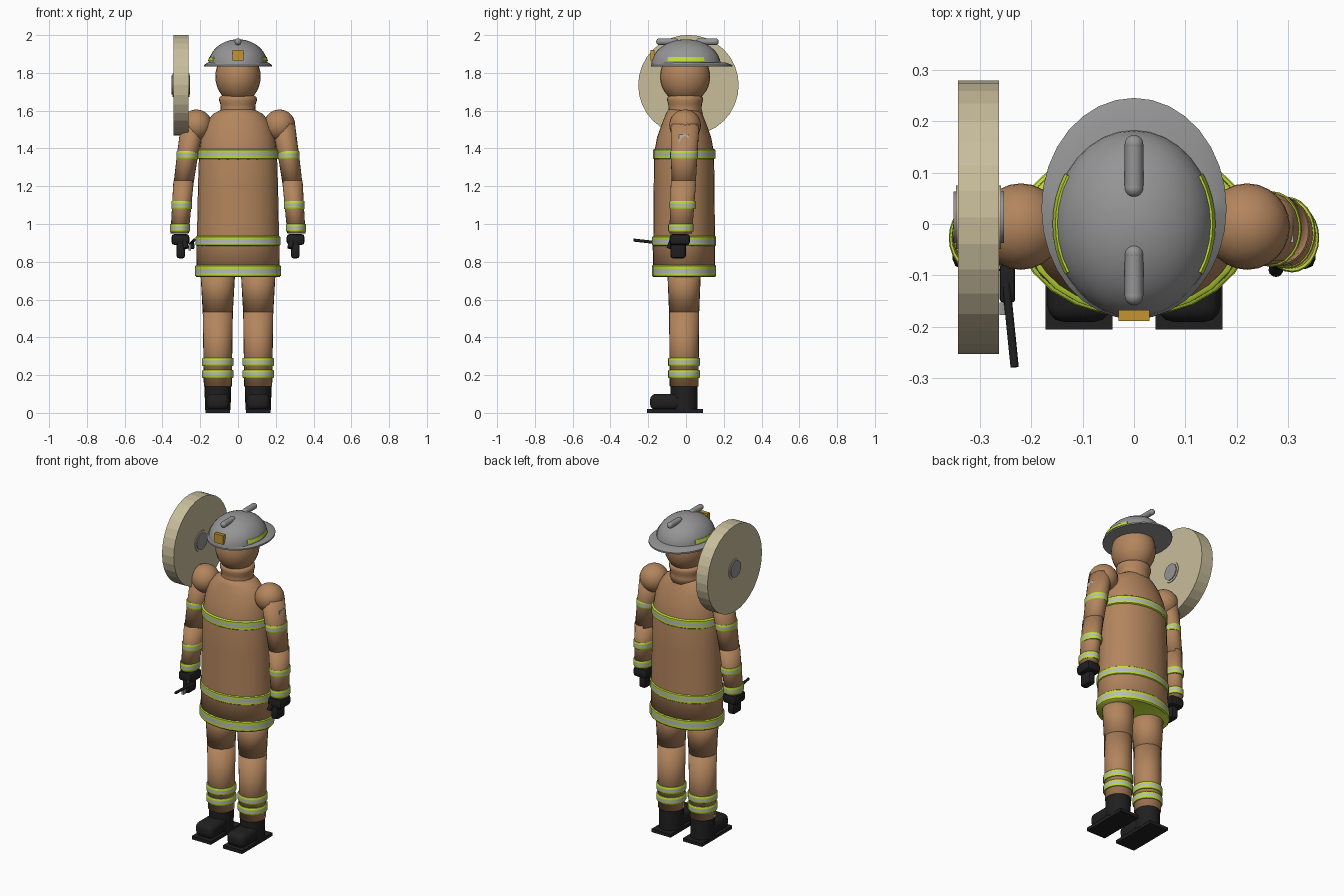
import bpy, bmesh, math
from mathutils import Vector, Matrix

cube = bpy.data.objects.get("Cube")
if cube:
    bpy.data.objects.remove(cube, do_unlink=True)


def material(name, r, g, b):
    m = bpy.data.materials.new(name)
    m.use_nodes = True
    m.diffuse_color = (r, g, b, 1)
    m.node_tree.nodes["Principled BSDF"].inputs["Base Color"].default_value = (r, g, b, 1)
    return m


TAN = material("tan cloth", .45, .235, .11)
LIME = material("lime trim", .52, .72, .04)
SILVER = material("reflective silver", .48, .5, .5)
BLACK = material("black rubber", .014, .014, .014)
GREY = material("helmet grey", .30, .30, .30)
GOLD = material("gold badge", .55, .30, .03)
BEIGE = material("beige hose", .58, .51, .33)


def finish(name, bm, mats, smooth=None):
    """Turn a bmesh into an object; smooth is an edge angle in degrees."""
    bmesh.ops.recalc_face_normals(bm, faces=bm.faces)
    me = bpy.data.meshes.new(name)
    bm.to_mesh(me)
    bm.free()
    for m in mats:
        me.materials.append(m)
    ob = bpy.data.objects.new(name, me)
    bpy.context.collection.objects.link(ob)
    if smooth:
        bpy.ops.object.select_all(action='DESELECT')
        ob.select_set(True)
        bpy.context.view_layer.objects.active = ob
        if smooth >= 180:
            bpy.ops.object.shade_smooth()
        else:
            bpy.ops.object.shade_smooth_by_angle(angle=math.radians(smooth))
    return ob


def loft(name, rings, mats, sides=24, smooth=180, pick=None):
    """Join elliptical rings (x, y, z, rx, ry); pick gives a material per gap."""
    bm = bmesh.new()
    loops = []
    for x, y, z, rx, ry in rings:
        angles = [math.tau * i / sides for i in range(sides)]
        loops.append([bm.verts.new((x + rx * math.cos(a), y + ry * math.sin(a), z)) for a in angles])
    for k, (lo, hi) in enumerate(zip(loops, loops[1:])):
        for i in range(sides):
            j = (i + 1) % sides
            f = bm.faces.new((lo[i], lo[j], hi[j], hi[i]))
            f.material_index = pick[k] if pick else 0
    bm.faces.new(loops[0])
    bm.faces.new(loops[-1])
    return finish(name, bm, mats, smooth)


def band(name, x, y, z, rx, ry, h):
    """Three-stripe reflective band with softened rims."""
    rows = [(-.5, .96), (-.4, 1), (-.17, 1), (.17, 1), (.4, 1), (.5, .96)]
    return loft(name, [(x, y, z + h * t, rx * k, ry * k) for t, k in rows],
                [LIME, SILVER], smooth=40, pick=[0, 0, 1, 0, 0])


def box(name, center, size, mat, bevel=0, segments=2):
    bm = bmesh.new()
    bmesh.ops.create_cube(bm, size=1)
    bmesh.ops.scale(bm, vec=size, verts=bm.verts)
    if bevel:
        bmesh.ops.bevel(bm, geom=bm.edges[:], offset=bevel, segments=segments,
                        affect='EDGES', profile=.5)
    bmesh.ops.translate(bm, vec=center, verts=bm.verts)
    return finish(name, bm, [mat], 35 if bevel else None)


def ball(name, center, radii, mat):
    bm = bmesh.new()
    bmesh.ops.create_uvsphere(bm, u_segments=24, v_segments=16, radius=1)
    bmesh.ops.scale(bm, vec=radii, verts=bm.verts)
    bmesh.ops.translate(bm, vec=center, verts=bm.verts)
    return finish(name, bm, [mat], 180)


def rod(name, a, b, r, mat, sides=12, smooth=40):
    """Cylinder running from a to b."""
    a, b = Vector(a), Vector(b)
    d = b - a
    bm = bmesh.new()
    bmesh.ops.create_cone(bm, cap_ends=True, segments=sides, radius1=r, radius2=r, depth=d.length)
    turn = d.to_track_quat('Z', 'Y').to_matrix().to_4x4()
    bmesh.ops.transform(bm, matrix=Matrix.Translation((a + b) / 2) @ turn, verts=bm.verts)
    return finish(name, bm, [mat], smooth)


# Coat, with sloping shoulders
Y = -.01
coat = [(.72, .222, .165), (.95, .217, .163), (1.2, .212, .161), (1.38, .206, .158),
        (1.46, .195, .143), (1.53, .172, .118), (1.58, .135, .098), (1.605, .09, .085)]
loft("coat", [(0, Y, z, rx, ry) for z, rx, ry in coat], [TAN], sides=32)
for label, z, rx, ry in [("chest", 1.37, .214, .165), ("waist", .91, .224, .169),
                         ("hem", .752, .227, .17)]:
    band(label + "_band", 0, Y, z, rx, ry, .055 if label != "hem" else .065)

# Collar and head
collar = [(1.58, .1), (1.61, .092), (1.635, .094), (1.655, .101), (1.672, .098), (1.68, .085)]
loft("collar", [(0, -.005, z, r, r * .95) for z, r in collar], [TAN])
ball("head", (0, -.005, 1.78), (.12, .133, .14), TAN)

# Helmet dome and brim
dome = []
for i in range(9):
    t = math.radians(i * 11)
    dome.append((0, 0, 1.842 + .136 * math.sin(t), .157 * math.cos(t), .184 * math.cos(t)))
loft("helmet_dome", dome, [GREY], sides=32, smooth=50)
loft("helmet_brim", [(0, .03, 1.833, .18, .215), (0, .03, 1.842, .18, .215),
                     (0, .015, 1.856, .158, .19)], [GREY], sides=32, smooth=30)

# Helmet ridges
for label, y0, y1 in [("front", -.14, -.058), ("rear", .07, .155)]:
    rod(label + "_ridge", (0, y0, 1.965), (0, y1, 1.965), .018, GREY)
    for end, y in [("fore", y0), ("aft", y1)]:
        ball(f"{label}_ridge_{end}_end", (0, y, 1.965), (.018, .018, .018), GREY)

# Helmet side trim, thin curved plates
for side, s in [("left", 1), ("right", -1)]:
    bm = bmesh.new()
    rows = []
    for z, k in [(1.864, .996), (1.884, .961)]:
        rows.append([bm.verts.new((s * .159 * k * math.cos(a), .186 * k * math.sin(a), z))
                     for a in [math.radians(-32 + 8 * i) for i in range(9)]])
    for i in range(8):
        bm.faces.new((rows[0][i], rows[0][i + 1], rows[1][i + 1], rows[1][i]))
    trim = finish(side + "_helmet_trim", bm, [LIME])
    trim.modifiers.new("thickness", 'SOLIDIFY').thickness = .005
box("helmet_badge", (0, -.178, 1.893), (.06, .022, .055), GOLD)

for side, s in [("left", 1), ("right", -1)]:
    # Arms
    ball(side + "_shoulder", (s * .22, -.005, 1.523), (.083, .084, .083), TAN)
    loft(side + "_upper_arm", [(s * .288, -.012, 1.215, .053, .064),
                               (s * .268, -.01, 1.36, .056, .07),
                               (s * .24, -.005, 1.53, .062, .076)], [TAN])
    loft(side + "_forearm", [(s * .309, -.028, .95, .048, .06),
                             (s * .288, -.013, 1.23, .054, .067)], [TAN])
    for label, x, y, z, r in [("upper_arm", .268, -.01, 1.365, .058),
                              ("forearm", .298, -.017, 1.1, .055),
                              ("cuff", .307, -.027, .98, .053)]:
        band(f"{side}_{label}_band", s * x, y, z, r, r * 1.27, .042)

    # Gloves
    box(side + "_glove_cuff", (s * .305, -.033, .918), (.095, .108, .06), BLACK, .018)
    box(side + "_glove_palm", (s * .303, -.042, .862), (.046, .082, .088), BLACK, .014)
    rod(side + "_thumb", (s * .285, -.07, .92), (s * .275, -.09, .872), .014, BLACK)

    # Trouser legs
    x = s * .107
    loft(side + "_thigh", [(x, -.01, .535, .08, .08), (x, -.01, .78, .094, .09)], [TAN])
    loft(side + "_shin", [(x, -.01, .14, .074, .076), (x, -.01, .55, .08, .08)], [TAN])
    for label, z in [("ankle", .206), ("calf", .27)]:
        band(f"{side}_{label}_band", x, -.01, z, .084, .085, .042)

    # Boots
    loft(side + "_boot_shaft", [(x, -.01, .015, .068, .072), (x, -.01, .145, .07, .072)],
         [BLACK], smooth=40)
    box(side + "_boot_toe", (x, -.10, .058), (.122, .18, .086), BLACK, .03, 3)
    box(side + "_boot_sole", (x, -.058, .01), (.13, .295, .02), BLACK)

# Sleeve patch on the left arm
box("sleeve_patch", (.306, -.012, 1.452), (.008, .048, .042), SILVER)

# Hose roll carried on the right shoulder
HY, HZ = .013, 1.735
rod("hose_roll", (-.342, HY, HZ), (-.262, HY, HZ), .266, BEIGE, sides=32, smooth=None)
rod("hose_collar", (-.346, HY, HZ), (-.258, HY, HZ), .062, BEIGE, sides=24)
rod("hose_hub", (-.351, HY, HZ), (-.253, HY, HZ), .05, GREY, sides=24)

# Hand tool held in the right glove
rod("tool_handle", (-.25, -.10, .895), (-.232, -.278, .915), .008, BLACK)
box("tool_grip", (-.246, -.115, .885), (.03, .075, .035), BLACK, .006)
box("tool_clip", (-.255, -.165, .877), (.012, .024, .035), GREY)
